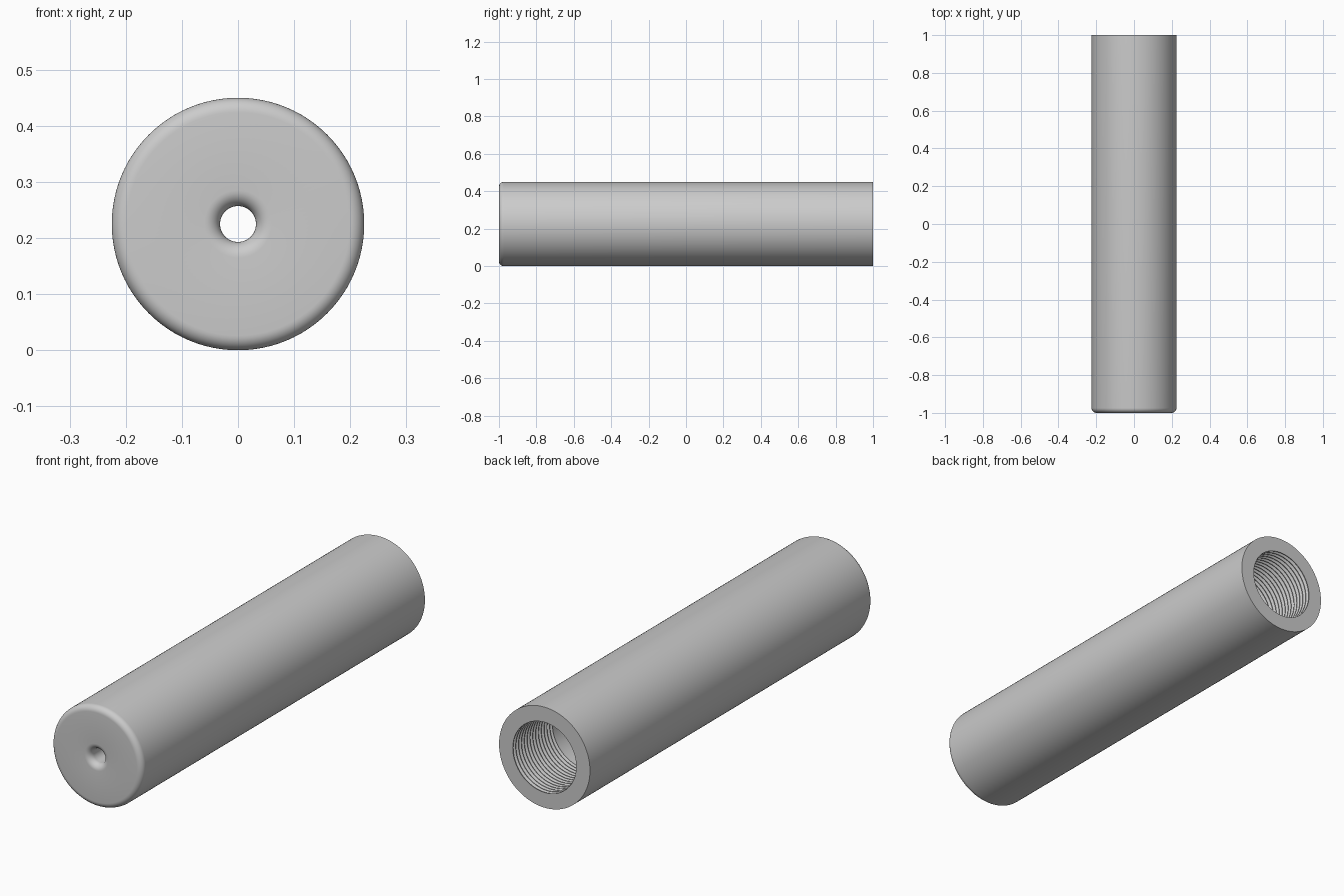
import bpy
import math

SEGMENTS = 96
RADIUS = 0.225
BORE = 0.157      # thread crest
ROOT = 0.168      # thread root and smooth bore
HOLE = 0.032
PITCH = 0.02
THREADS = 14

cube = bpy.data.objects.get("Cube")
if cube:
    bpy.data.objects.remove(cube, do_unlink=True)

grey = bpy.data.materials.new("satin_grey")
grey.use_nodes = True
colour = (0.6, 0.6, 0.6, 1)
grey.diffuse_color = colour
grey.node_tree.nodes["Principled BSDF"].inputs["Base Color"].default_value = colour


def arc(cr, cy, radius, start, end, steps=8):
    """Points of a fillet in the (radius, y) plane, angles in degrees."""
    angles = [math.radians(start + (end - start) * i / steps) for i in range(steps + 1)]
    return [(cr + radius * math.cos(a), cy + radius * math.sin(a)) for a in angles]


def lathe(name, profile):
    """Revolve a closed (radius, y) profile around the long axis."""
    verts, faces = [], []
    count = len(profile)
    for s in range(SEGMENTS):
        a = math.tau * s / SEGMENTS
        verts += [(r * math.cos(a), y, RADIUS + r * math.sin(a)) for r, y in profile]
    for s in range(SEGMENTS):
        here, there = s * count, (s + 1) % SEGMENTS * count
        for i in range(count):
            j = (i + 1) % count
            faces.append((here + i, here + j, there + j, there + i))
    mesh = bpy.data.meshes.new(name)
    mesh.from_pydata(verts, [], faces)
    mesh.materials.append(grey)
    obj = bpy.data.objects.new(name, mesh)
    bpy.context.collection.objects.link(obj)
    bpy.ops.object.select_all(action="DESELECT")
    obj.select_set(True)
    bpy.context.view_layer.objects.active = obj
    bpy.ops.object.mode_set(mode="EDIT")
    bpy.ops.mesh.select_all(action="SELECT")
    bpy.ops.mesh.normals_make_consistent(inside=False)
    bpy.ops.object.mode_set(mode="OBJECT")
    bpy.ops.object.shade_smooth_by_angle(angle=math.radians(30))
    return obj


# Front cap: inner wall, flared hole, rounded outer edge
profile = [(ROOT, -0.9), (HOLE, -0.9)]
profile += arc(HOLE + 0.028, -0.972, 0.028, 180, 270)
profile += arc(RADIUS - 0.026, -0.974, 0.026, -90, 0)

# Outer tube wall and sharp back rim
profile += [(RADIUS, 1), (BORE, 1)]

# Threaded mouth of the bore
for i in range(THREADS):
    y = 1 - i * PITCH
    profile += [(BORE, y - PITCH * 0.15), (ROOT, y - PITCH * 0.55),
                (ROOT, y - PITCH * 0.65), (BORE, y - PITCH)]
profile.append((ROOT, 1 - THREADS * PITCH - 0.01))

lathe("threaded_tube", profile)
